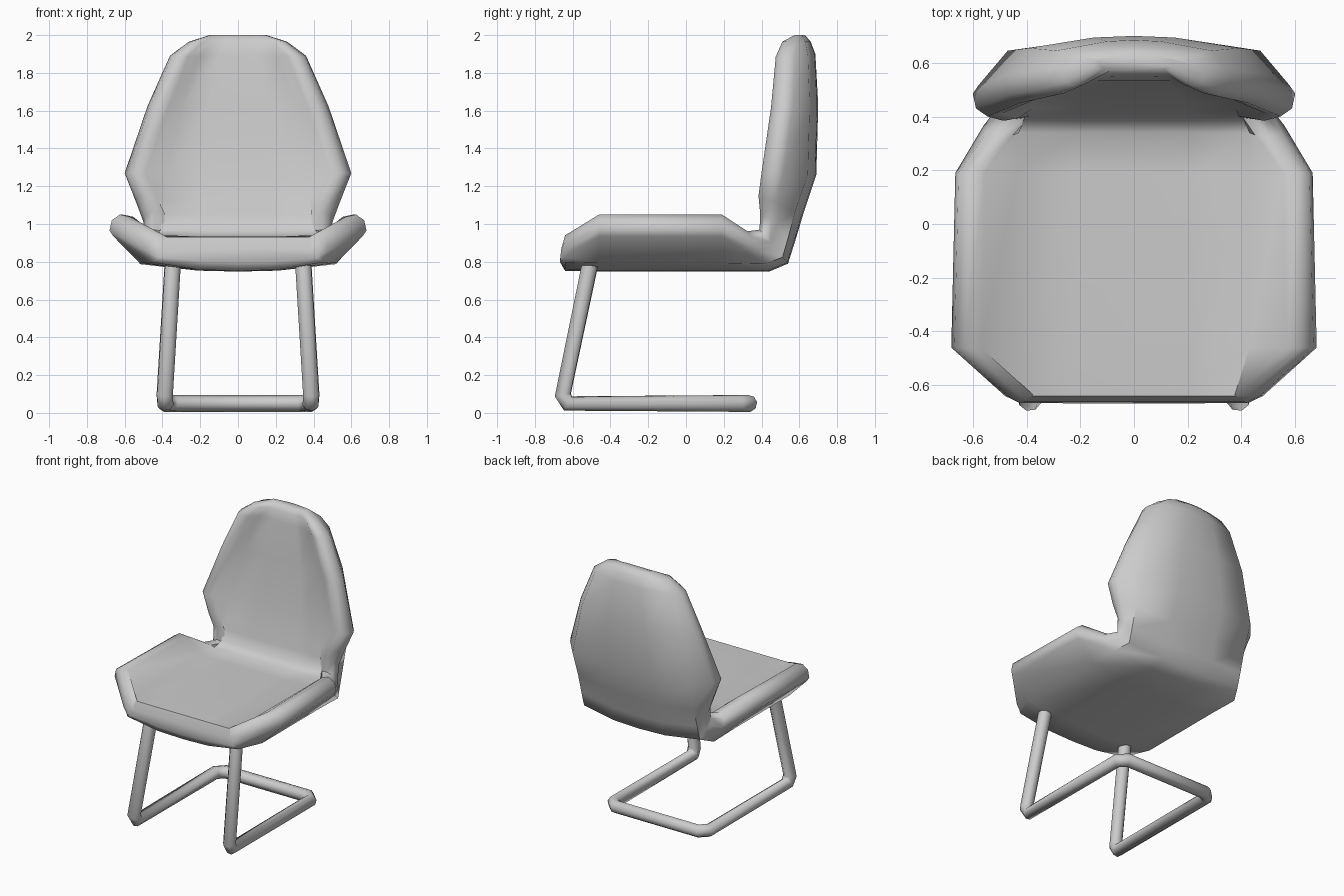
import bpy, bmesh
from mathutils import Vector

if "Cube" in bpy.data.objects:
    bpy.data.objects.remove(bpy.data.objects["Cube"])

# Shell stations: front-surface centre (y, z), rear-surface centre (y, z),
# half-width of flat area, half-width overall, lift of the side wings
STATIONS = [
    (-.66, .87, -.668, .80, .38, .43, 0),
    (-.64, .93, -.64, .752, .41, .48, .01),
    (-.46, .935, -.46, .748, .43, .68, .115),
    (.19, .935, .19, .748, .43, .665, .115),
    (.34, .935, .44, .748, .43, .56, .03),
    (.39, .97, .54, .79, .41, .50, 0),
    (.41, 1.05, .575, .90, .40, .50, .025),
    (.43, 1.13, .62, 1.05, .38, .54, .05),
    (.46, 1.27, .69, 1.26, .38, .60, .06),
    (.51, 1.62, .70, 1.63, .30, .48, .06),
    (.535, 1.89, .685, 1.90, .20, .36, .06),
    (.55, 1.965, .66, 1.965, .14, .26, .04),
    (.575, 2.0, .63, 2.0, .08, .15, 0),
]


def ring(fy, fz, by, bz, xi, xo, lift):
    """Closed cross-section with a rounded, lifted rim on both sides."""
    f, b = Vector((0, fy, fz)), Vector((0, by, bz))
    d = (f - b).length
    n = (f - b) / d
    s = min(1, d / .17)
    top = d + lift
    half = [(.5 * xi, d), (xi, d + .05 * lift),
            (xo - .11 * s, top - .012 * s), (xo - .055 * s, top),
            (xo - .012 * s, top - .03 * s), (xo, top - .085 * s),
            (xo - .02 * s, top - .115 * s),
            (min(xi + .09, xo - .03 * s), .045 * s), (.5 * xi, .006 * s)]
    pts = [(0, d)] + half + [(0, 0)] + [(-x, t) for x, t in reversed(half)]
    return [b + n * t + Vector((x, 0, 0)) for x, t in pts]


# Seat and backrest as one lofted shell
bm = bmesh.new()
rings = [[bm.verts.new(p) for p in ring(*st)] for st in STATIONS]
for r0, r1 in zip(rings, rings[1:]):
    k = len(r0)
    for i in range(k):
        j = (i + 1) % k
        bm.faces.new((r0[i], r0[j], r1[j], r1[i]))
bm.faces.new(rings[0])
bm.faces.new(rings[-1])
bmesh.ops.recalc_face_normals(bm, faces=bm.faces)
mesh = bpy.data.meshes.new("seat_shell")
bm.to_mesh(mesh)
bm.free()
shell = bpy.data.objects.new("seat_shell", mesh)
bpy.context.collection.objects.link(shell)
bpy.context.view_layer.objects.active = shell
shell.select_set(True)
bpy.ops.object.shade_smooth_by_angle(angle=1.05)

# Cantilever tube frame: front legs, side runners and rear crossbar
side = [(.345, -.505, .80), (.388, -.652, .095), (.385, -.625, .05),
        (.385, .285, .05), (.335, .335, .05)]
path = side + [(-x, y, z) for x, y, z in reversed(side)]
curve = bpy.data.curves.new("tube_frame", 'CURVE')
curve.dimensions = '3D'
curve.bevel_depth = .045
curve.bevel_resolution = 2
curve.use_fill_caps = True
spline = curve.splines.new('POLY')
spline.points.add(len(path) - 1)
for pt, co in zip(spline.points, path):
    pt.co = (*co, 1)
spline.use_smooth = True
frame = bpy.data.objects.new("tube_frame", curve)
bpy.context.collection.objects.link(frame)
